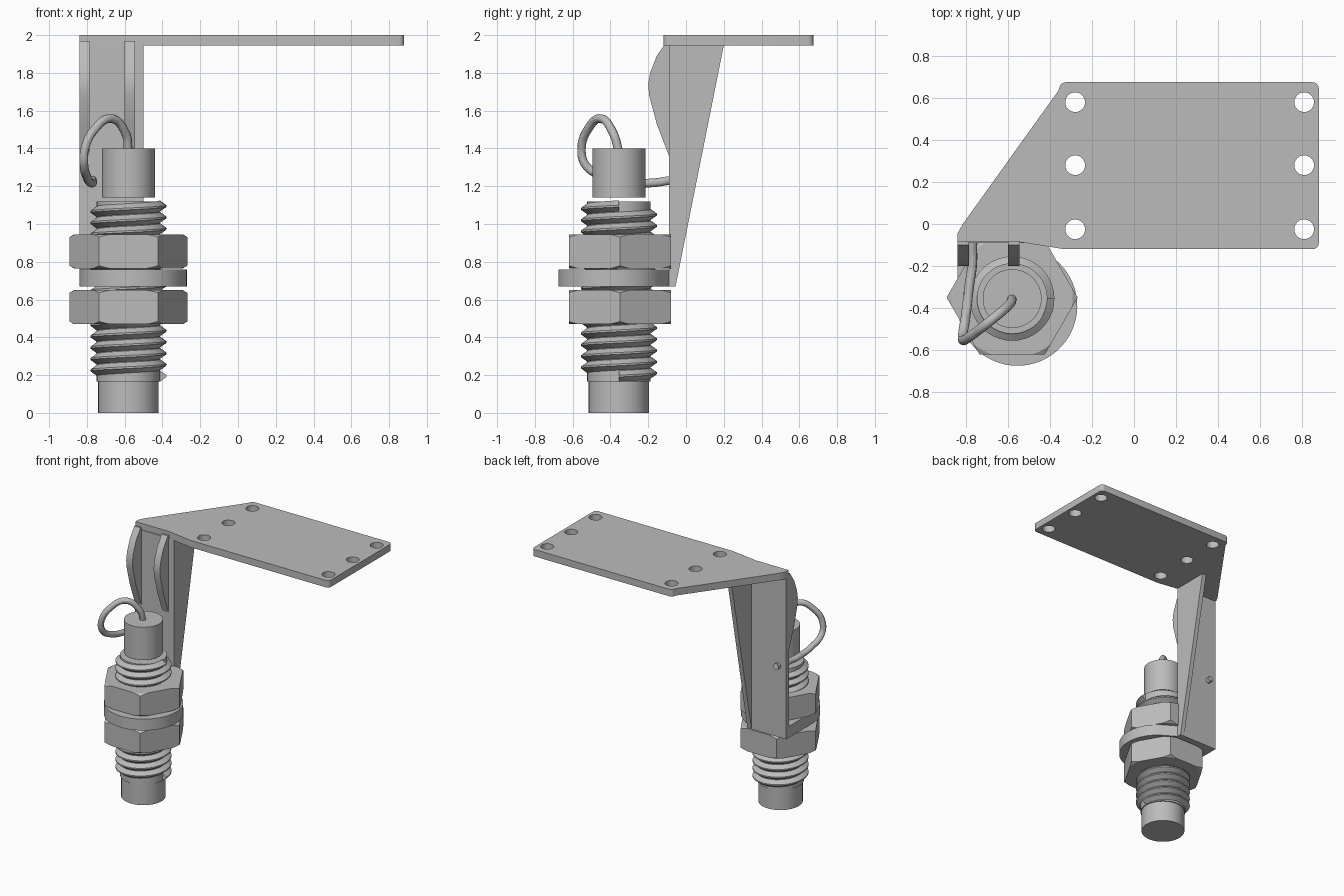
import bpy, bmesh, math
from mathutils import Matrix

cube = bpy.data.objects.get("Cube")
if cube:
    bpy.data.objects.remove(cube, do_unlink=True)

GREY = (0.5, 0.5, 0.5, 1)
metal = bpy.data.materials.new("plain_grey")
metal.use_nodes = True
metal.diffuse_color = GREY
metal.node_tree.nodes["Principled BSDF"].inputs["Base Color"].default_value = GREY

CX, CY = -0.58, -0.355          # sensor axis
# maps profile (u, v, w) to world (y, z, x)
SIDEWAYS = Matrix(((0, 0, 1, 0), (1, 0, 0, 0), (0, 1, 0, 0), (0, 0, 0, 1)))


def finish(obj, smooth=True):
    bpy.ops.object.select_all(action='DESELECT')
    bpy.context.view_layer.objects.active = obj
    obj.select_set(True)
    if obj.type == 'CURVE':
        bpy.ops.object.convert(target='MESH')
        obj = bpy.context.object
    obj.data.materials.clear()
    obj.data.materials.append(metal)
    if smooth:
        bpy.ops.object.shade_smooth_by_angle(angle=math.radians(30))
    return obj


def arc(cx, cy, r, a0, a1, n):
    return [(cx + r * math.cos(math.radians(a0 + (a1 - a0) * i / n)),
             cy + r * math.sin(math.radians(a0 + (a1 - a0) * i / n))) for i in range(n + 1)]


def slab(name, loops, low, high, sideways=False):
    """Flat plate from closed outlines; inner outlines become holes."""
    curve = bpy.data.curves.new(name, 'CURVE')
    curve.dimensions = '2D'
    curve.fill_mode = 'BOTH'
    curve.extrude = (high - low) / 2
    for pts in loops:
        s = curve.splines.new('POLY')
        s.points.add(len(pts) - 1)
        for p, (x, y) in zip(s.points, pts):
            p.co = (x, y, 0, 1)
        s.use_cyclic_u = True
    obj = bpy.data.objects.new(name, curve)
    bpy.context.collection.objects.link(obj)
    obj = finish(obj, smooth=False)
    place = Matrix.Translation((0, 0, (low + high) / 2))
    obj.data.transform(SIDEWAYS @ place if sideways else place)
    bm = bmesh.new()
    bm.from_mesh(obj.data)
    bmesh.ops.remove_doubles(bm, verts=bm.verts, dist=1e-5)
    bmesh.ops.recalc_face_normals(bm, faces=bm.faces)
    bm.to_mesh(obj.data)
    bm.free()
    return finish(obj)


def mesh_object(name, bm):
    bmesh.ops.recalc_face_normals(bm, faces=bm.faces)
    mesh = bpy.data.meshes.new(name)
    bm.to_mesh(mesh)
    bm.free()
    obj = bpy.data.objects.new(name, mesh)
    bpy.context.collection.objects.link(obj)
    return finish(obj)


def cylinder(name, r, z0, z1):
    bm = bmesh.new()
    bmesh.ops.create_cone(bm, cap_ends=True, segments=48, radius1=r, radius2=r, depth=z1 - z0,
                          matrix=Matrix.Translation((CX, CY, (z0 + z1) / 2)))
    return mesh_object(name, bm)


def hex_nut(name, z0, z1, corner=0.312, seat=0.288):
    """Hexagon with conical chamfers on both ends."""
    bm = bmesh.new()
    count, rings = 72, []
    for level in range(4):
        ring = []
        for i in range(count):
            a = 2 * math.pi * i / count
            off = (a % (math.pi / 3)) - math.pi / 6
            full = corner * math.cos(math.pi / 6) / math.cos(off)
            cut = max(0.0005, (full - seat) * 0.6)
            r = full if level in (1, 2) else min(full, seat)
            z = (z0, z0 + cut, z1 - cut, z1)[level]
            ring.append(bm.verts.new((CX + r * math.cos(a), CY + 0.005 + r * math.sin(a), z)))
        rings.append(ring)
    for low, high in zip(rings, rings[1:]):
        for i in range(count):
            j = (i + 1) % count
            bm.faces.new((low[i], low[j], high[j], high[i]))
    bm.faces.new(rings[0])
    bm.faces.new(rings[-1])
    return mesh_object(name, bm)


def thread(name, z0, z1, root, crest, turns):
    """Helical V thread."""
    bm = bmesh.new()
    steps, pitch = 40, (z1 - z0) / (turns + 1)
    profile = ((root, 0), (crest, 0.42), (crest, 0.58), (root, 1))
    last = None
    for i in range(steps * turns + 1):
        a = 2 * math.pi * i / steps
        row = [bm.verts.new((CX + r * math.cos(a), CY + r * math.sin(a),
                             z0 + pitch * (i / steps + h))) for r, h in profile]
        if last:
            for k in range(3):
                bm.faces.new((last[k], row[k], row[k + 1], last[k + 1]))
        else:
            bm.faces.new(row)
        last = row
    bm.faces.new(last)
    bmesh.ops.remove_doubles(bm, verts=bm.verts, dist=1e-5)
    return mesh_object(name, bm)


# Mounting plate with six bolt holes
outline = [(-0.84, -0.085), (-0.55, -0.085), (-0.33, -0.12)]
outline += arc(0.85, -0.09, 0.03, -90, 0, 5) + arc(0.85, 0.645, 0.03, 0, 90, 5)
outline += arc(-0.325, 0.645, 0.03, 90, 160, 4) + [(-0.36, 0.635), (-0.815, 0), (-0.84, -0.045)]
holes = [arc(x, y, 0.047, 0, 350, 35) for x in (-0.28, 0.81) for y in (-0.025, 0.28, 0.58)]
slab("mounting_plate", [outline] + holes, 1.945, 2.0)

# Hanging bracket: upright, tapered side flange and two stiffening ribs
slab("upright", [[(-0.84, -0.09), (-0.5, -0.09), (-0.5, -0.055), (-0.84, -0.055)]], 0.67, 1.95)
slab("side_flange", [[(-0.09, 0.67), (-0.055, 0.67), (0.2, 1.946), (-0.09, 1.946)]],
     -0.535, -0.5, sideways=True)
rib = [(-0.08, 1.36), (-0.09, 1.36), (-0.155, 1.53), (-0.195, 1.68), (-0.2, 1.74), (-0.19, 1.8),
       (-0.155, 1.89), (-0.1, 1.97), (-0.08, 1.97)]
slab("outer_rib", [rib], -0.84, -0.785, sideways=True)
slab("inner_rib", [rib], -0.6, -0.545, sideways=True)

# Rounded tab that holds the sensor
tab = arc(-0.555, -0.39, 0.285, -180, 58, 40) + [(-0.5, -0.09), (-0.5, -0.055), (-0.84, -0.055)]
slab("sensor_tab", [tab], 0.67, 0.76)

# Sensor body
cylinder("sensor_tip", 0.16, 0, 0.17)
cylinder("threaded_core", 0.168, 0.165, 1.12)
thread("body_thread", 0.165, 1.125, 0.166, 0.201, 15)
cylinder("sensor_cap", 0.14, 1.14, 1.4)
hex_nut("lower_nut", 0.47, 0.65)
hex_nut("upper_nut", 0.765, 0.945)

# Cable looping from the cap through the upright
path = [(-0.58, -0.355, 1.38), (-0.595, -0.385, 1.48), (-0.67, -0.45, 1.558), (-0.76, -0.52, 1.5),
        (-0.81, -0.553, 1.4), (-0.815, -0.53, 1.31), (-0.8, -0.43, 1.25), (-0.785, -0.3, 1.222),
        (-0.77, -0.19, 1.217), (-0.77, -0.09, 1.23), (-0.77, -0.025, 1.24)]
wire = bpy.data.curves.new("cable", 'CURVE')
wire.dimensions = '3D'
wire.bevel_depth = 0.023
wire.bevel_resolution = 4
wire.use_fill_caps = True
spline = wire.splines.new('BEZIER')
spline.bezier_points.add(len(path) - 1)
for point, co in zip(spline.bezier_points, path):
    point.co = co
    point.handle_left_type = point.handle_right_type = 'AUTO'
cable = bpy.data.objects.new("cable", wire)
bpy.context.collection.objects.link(cable)
finish(cable)
